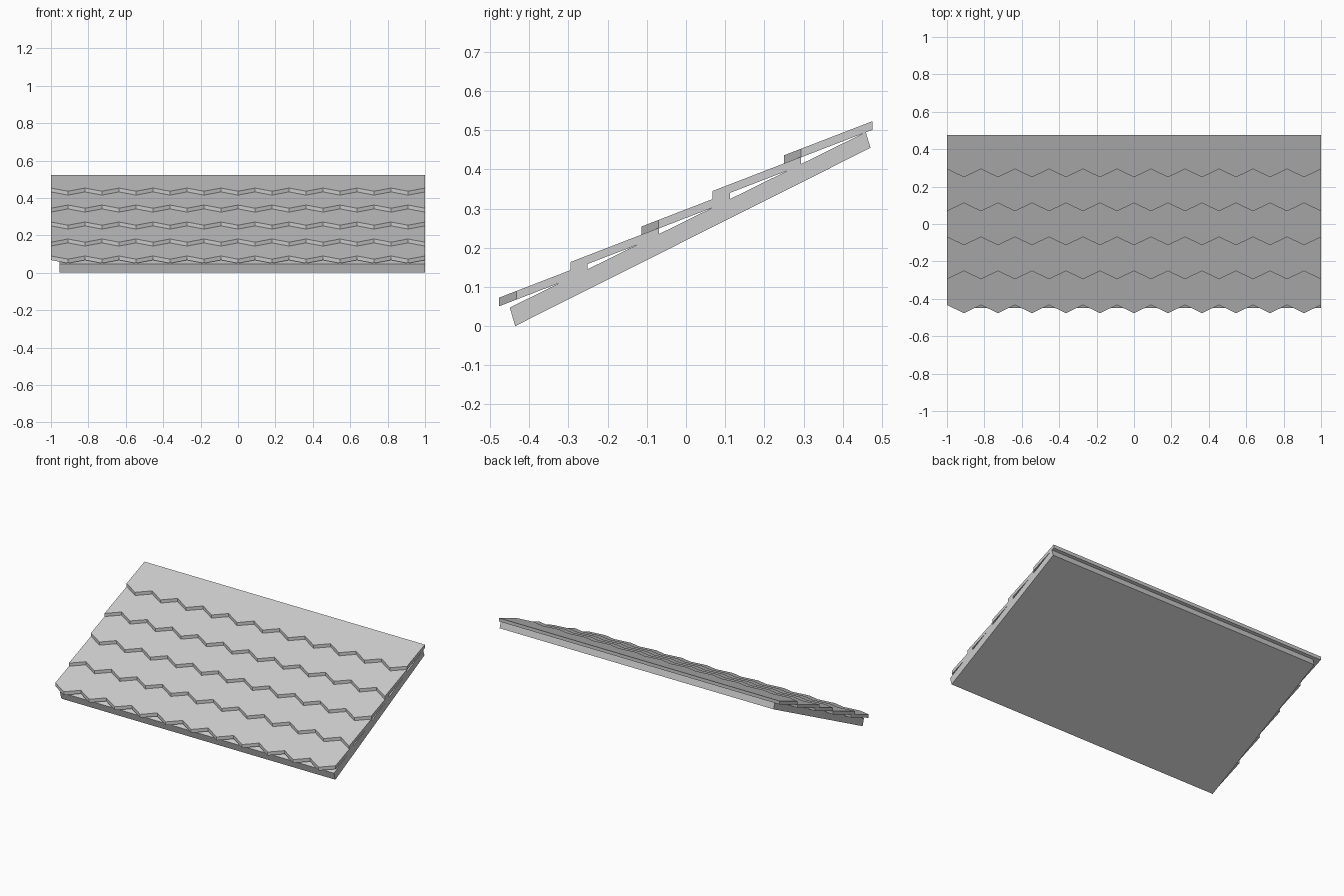
import bpy
import bmesh

old = bpy.data.objects.get("Cube")
if old:
    bpy.data.objects.remove(old, do_unlink=True)

grey = bpy.data.materials.new("slate_grey")
grey.use_nodes = True
colour = (0.6, 0.6, 0.6, 1)
grey.diffuse_color = colour
grey.node_tree.nodes["Principled BSDF"].inputs["Base Color"].default_value = colour


def finish(name, bm):
    bmesh.ops.recalc_face_normals(bm, faces=bm.faces)
    mesh = bpy.data.meshes.new(name)
    bm.to_mesh(mesh)
    bm.free()
    mesh.materials.append(grey)
    obj = bpy.data.objects.new(name, mesh)
    bpy.context.collection.objects.link(obj)
    return obj


def extrude(bm, faces, offset):
    """Turn a sheet of faces into a closed solid."""
    geom = bmesh.ops.extrude_face_region(bm, geom=faces, use_keep_orig=True)["geom"]
    moved = [v for v in geom if isinstance(v, bmesh.types.BMVert)]
    bmesh.ops.translate(bm, verts=moved, vec=offset)


# Sloping board under the shingles
X_MIN, X_MAX = -0.955, 1.0
profile = [(-0.436, 0.0), (0.471, 0.455), (0.459, 0.495), (-0.45, 0.047)]
bm = bmesh.new()
end = bm.faces.new([bm.verts.new((X_MIN, y, z)) for y, z in profile])
extrude(bm, [end], (X_MAX - X_MIN, 0, 0))
finish("roof_board", bm)

# Overlapping shingle rows with zigzag front edges, staggered by half a tooth
ROWS, TEETH = 5, 11
LENGTH, NOTCH, SLOPE, THICK = 0.226, 0.044, 0.386, 0.022
STEPS = TEETH * 2


def shingle_row(row):
    tip_y = -0.477 + 0.1817 * row
    tip_z = 0.0725 + 0.0908 * row
    bm = bmesh.new()
    front, back = [], []
    for i in range(STEPS + 1):
        x = -1 + 2 * i / STEPS
        run = NOTCH if (i + row) % 2 == 0 else 0
        front.append(bm.verts.new((x, tip_y + run, tip_z + run * SLOPE)))
        back.append(bm.verts.new((x, tip_y + LENGTH, tip_z + LENGTH * SLOPE)))
    sheet = [bm.faces.new((front[i], front[i + 1], back[i + 1], back[i]))
             for i in range(STEPS)]
    extrude(bm, sheet, (0, 0, -THICK))
    finish(f"shingle_row_{row + 1}", bm)


for row in range(ROWS):
    shingle_row(row)
